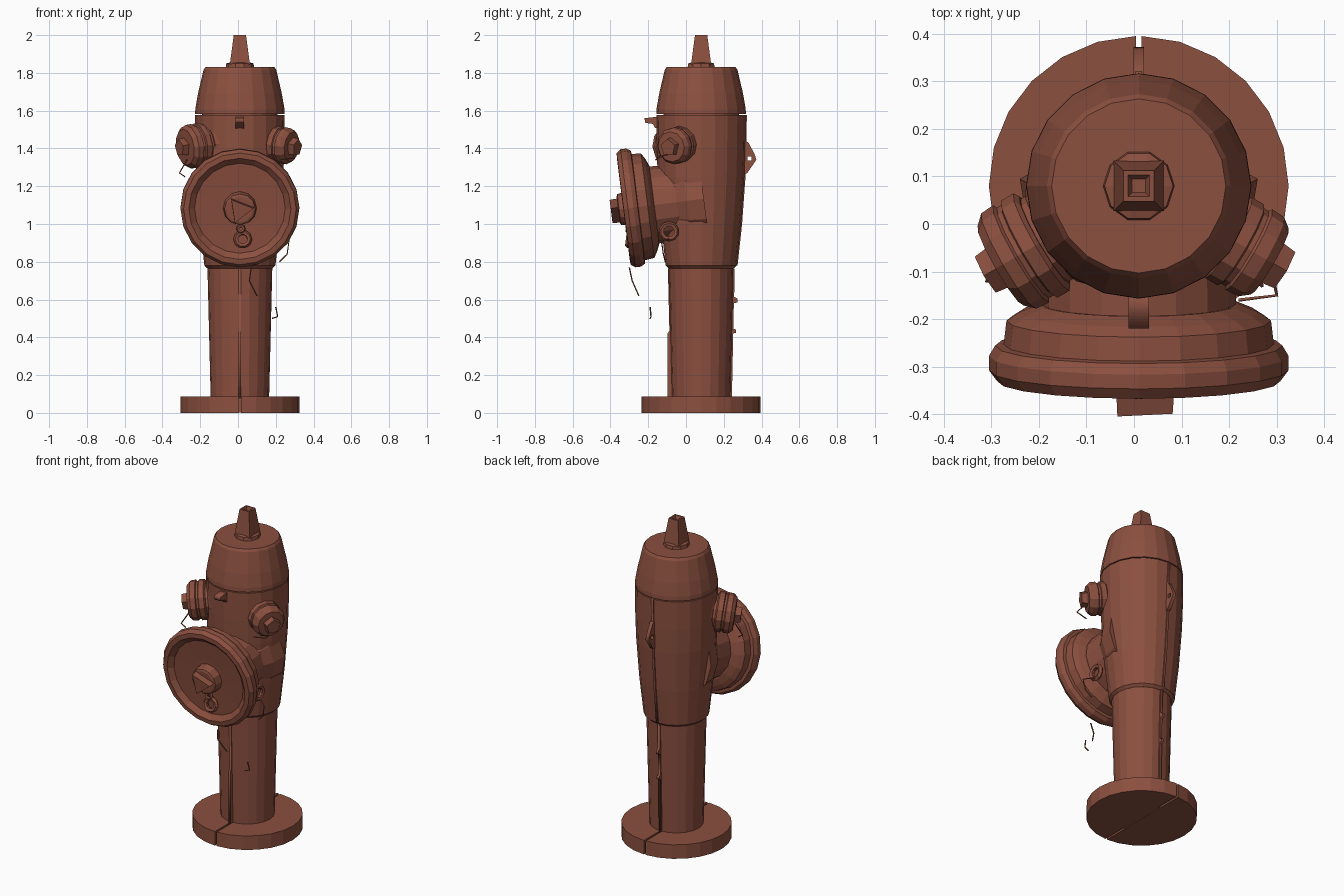
import bpy, bmesh
from math import pi, cos, sin, asin
from mathutils import Vector

if "Cube" in bpy.data.objects:
    bpy.data.objects.remove(bpy.data.objects["Cube"])

CX, CY = 0.01, 0.08                      # main vertical axis
paint = bpy.data.materials.new("red_brown_paint")
paint.diffuse_color = (0.26, 0.08, 0.05, 1)
paint.use_nodes = True
paint.node_tree.nodes["Principled BSDF"].inputs["Base Color"].default_value = paint.diffuse_color


def finish(name, bm):
    bmesh.ops.recalc_face_normals(bm, faces=bm.faces)
    me = bpy.data.meshes.new(name)
    bm.to_mesh(me)
    bm.free()
    ob = bpy.data.objects.new(name, me)
    me.materials.append(paint)
    bpy.context.collection.objects.link(ob)
    return ob


def lathe(name, profile, segs=20, origin=(CX, CY, 0), axis=(0, 0, 1), turn=0.0):
    """Closed solid of revolution from (radius, height) points along an axis."""
    bm = bmesh.new()
    rot = Vector(axis).to_track_quat('Z', 'Y')
    rings = []
    for r, h in profile:
        rings.append([bm.verts.new(Vector(origin) + rot @ Vector(
            (r * cos(turn + 2 * pi * i / segs), r * sin(turn + 2 * pi * i / segs), h)))
            for i in range(segs)])
    for a, b in zip(rings, rings[1:]):
        for i in range(segs):
            j = (i + 1) % segs
            bm.faces.new((a[i], a[j], b[j], b[i]))
    bm.faces.new(rings[0][::-1])
    bm.faces.new(rings[-1])
    return finish(name, bm)


def curve(name, lines, closed, **settings):
    """Poly curve turned into a mesh."""
    cu = bpy.data.curves.new(name, 'CURVE')
    for k, v in settings.items():
        setattr(cu, k, v)
    for pts in lines:
        sp = cu.splines.new('POLY')
        sp.points.add(len(pts) - 1)
        for p, co in zip(sp.points, pts):
            p.co = (*co, 1) if len(co) == 3 else (*co, 0, 1)
        sp.use_cyclic_u = closed
    cu.materials.append(paint)
    ob = bpy.data.objects.new(name, cu)
    bpy.context.collection.objects.link(ob)
    bpy.ops.object.select_all(action='DESELECT')
    ob.select_set(True)
    bpy.context.view_layer.objects.active = ob
    bpy.ops.object.convert(target='MESH')
    return bpy.context.object


def plate(name, outlines, half):
    """Flat plate in the y-z plane on the centre line; extra outlines are holes."""
    ob = curve(name, outlines, True, dimensions='2D', fill_mode='BOTH', extrude=half)
    ob.rotation_euler = (pi / 2, 0, pi / 2)
    ob.location.x = CX


# ground flange: two half discs with a narrow split between them
for side, name in ((1, "flange_right"), (-1, "flange_left")):
    bm = bmesh.new()
    a0 = asin(0.006 / 0.315)
    outline = []
    for i in range(13):
        a = -pi / 2 + a0 + (pi - 2 * a0) * i / 12
        outline.append((side * 0.315 * cos(a), 0.315 * sin(a)))
    low = [bm.verts.new((CX + x, CY + y, 0)) for x, y in outline]
    top = bmesh.ops.extrude_face_region(bm, geom=[bm.faces.new(low)])
    bmesh.ops.translate(bm, vec=(0, 0, 0.088),
                        verts=[v for v in top["geom"] if isinstance(v, bmesh.types.BMVert)])
    finish(name, bm)

# lower stem, upper barrel, bonnet
lathe("stem", [(0.155, 0.001), (0.155, 0.09), (0.172, 0.78)])
barrel = [(0.172, 0.765), (0.188, 0.78), (0.212, 1.0), (0.23, 1.25), (0.235, 1.4), (0.237, 1.577)]
lathe("barrel", barrel)
lathe("bonnet_core", [(0.2, 1.55), (0.2, 1.6)])
lathe("bonnet", [(0.237, 1.583), (0.236, 1.61), (0.222, 1.69), (0.193, 1.815), (0.183, 1.83)])

# operating nut on top, with a hollow tip
lathe("top_washer", [(0.075, 1.83), (0.072, 1.85), (0.05, 1.856)], 10)
lathe("top_nut", [(0.075, 1.845), (0.046, 2.0), (0.032, 2.0), (0.02, 1.98)], 4, turn=pi / 4)

# two side nozzles, the left one slightly larger
for side, name, k, reach in ((1, "right", 0.098, 0.32), (-1, "left", 0.118, 0.338)):
    o, ax = (CX, CY, 1.45), (side * 0.866, -0.5, -0.13)
    lathe(name + "_nozzle_boss", [(k * 1.5, 0.1), (k * 1.3, 0.17), (k * 0.92, 0.215)], 12, o, ax)
    lathe(name + "_nozzle_neck", [(k * 0.85, 0.15), (k * 0.85, 0.25)], 12, o, ax)
    lathe(name + "_nozzle_cap", [
        (k * 0.9, reach - 0.108), (k, reach - 0.1), (k, reach - 0.07), (k * 0.93, reach - 0.066),
        (k * 0.93, reach - 0.055), (k, reach - 0.05), (k * 0.98, reach - 0.02),
        (k * 0.82, reach), (k * 0.4, reach + 0.002)], 12, o, ax)
    lathe(name + "_nozzle_nut", [(0.052, reach - 0.01), (0.046, reach + 0.036)], 5, o, ax, 0.3)

# big front outlet, tilted slightly down
o, ax = (CX, -0.332, 1.08), (0, -0.99, -0.125)
lathe("front_outlet_boss", [(0.25, -0.43), (0.235, -0.34), (0.2, -0.28)], 14, o, ax)
lathe("front_outlet_neck", [(0.2, -0.36), (0.205, -0.16), (0.22, -0.13)], 16, o, ax)
lathe("front_cap", [
    (0.21, -0.165), (0.25, -0.148), (0.278, -0.13), (0.284, -0.08), (0.302, -0.077),
    (0.315, -0.055), (0.315, -0.025), (0.298, -0.002), (0.27, 0.0), (0.24, -0.026),
    (0.11, -0.03)], 20, o, ax)
lathe("front_cap_disc", [(0.09, -0.035), (0.082, 0.022), (0.07, 0.027)], 12, o, ax)
lathe("front_cap_nut", [(0.076, 0.01), (0.072, 0.066)], 3, o, ax, 0.15)


# chain eyes: one on the front cap, one on the outlet's right side
def eye(name, r, tube, loc, rot):
    bpy.ops.mesh.primitive_torus_add(major_segments=10, minor_segments=5, major_radius=r,
                                     minor_radius=tube, location=loc, rotation=rot)
    bpy.context.object.name = name
    bpy.context.object.data.materials.append(paint)


eye("front_cap_eye", 0.036, 0.014, (0.025, -0.305, 0.92), (pi / 2 - 0.12, 0, 0))
eye("front_cap_eye_link", 0.016, 0.009, (0.015, -0.31, 0.975), (pi / 2 - 0.12, 0, 0))
eye("outlet_side_eye", 0.04, 0.014, (0.205, -0.09, 0.96), (0, pi / 2, 0))

# hook under the bonnet, pierced lug at the back
plate("front_hook", [[(-0.13, 1.57), (-0.22, 1.56), (-0.215, 1.535), (-0.175, 1.53), (-0.165, 1.51),
                      (-0.13, 1.5)]], 0.022)
plate("rear_lug", [[(0.29, 1.25), (0.325, 1.27), (0.372, 1.34), (0.365, 1.365), (0.332, 1.43),
                    (0.3, 1.45)],
                   [(0.325, 1.335), (0.347, 1.335), (0.347, 1.358), (0.325, 1.358)]], 0.011)

# casting seams down front and back
plate("front_stem_seam", [[(-0.05, 0.08), (-0.098, 0.08), (-0.098, 0.42), (-0.088, 0.435),
                           (-0.096, 0.765), (-0.05, 0.765)]], 0.007)
plate("rear_stem_seam", [[(0.2, 0.08), (0.243, 0.08), (0.25, 0.42), (0.266, 0.425), (0.266, 0.44),
                          (0.252, 0.445), (0.253, 0.58), (0.272, 0.585), (0.272, 0.605),
                          (0.255, 0.615), (0.258, 0.765), (0.2, 0.765)]], 0.008)
plate("rear_barrel_seam", [[(0.2, 0.775)] + [(CY + r + 0.005, z) for r, z in barrel[1:]]
                           + [(0.2, 1.577)]], 0.007)

# broken scraps of retaining chain
curve("chain_scraps", [
    [(0.22, -0.09, 0.92), (0.27, -0.13, 0.91), (0.26, -0.12, 0.84), (0.22, -0.11, 0.8)],
    [(0.07, -0.3, 0.77), (0.06, -0.285, 0.7), (0.1, -0.25, 0.62)],
    [(0.2, -0.19, 0.56), (0.21, -0.185, 0.51), (0.18, -0.19, 0.5)],
    [(-0.27, -0.1, 1.34), (-0.31, -0.12, 1.27), (-0.28, -0.12, 1.25)],
    [(0.29, -0.1, 1.37), (0.3, -0.15, 1.35), (0.22, -0.16, 1.34)],
], False, dimensions='3D', bevel_depth=0.004, bevel_resolution=0)
